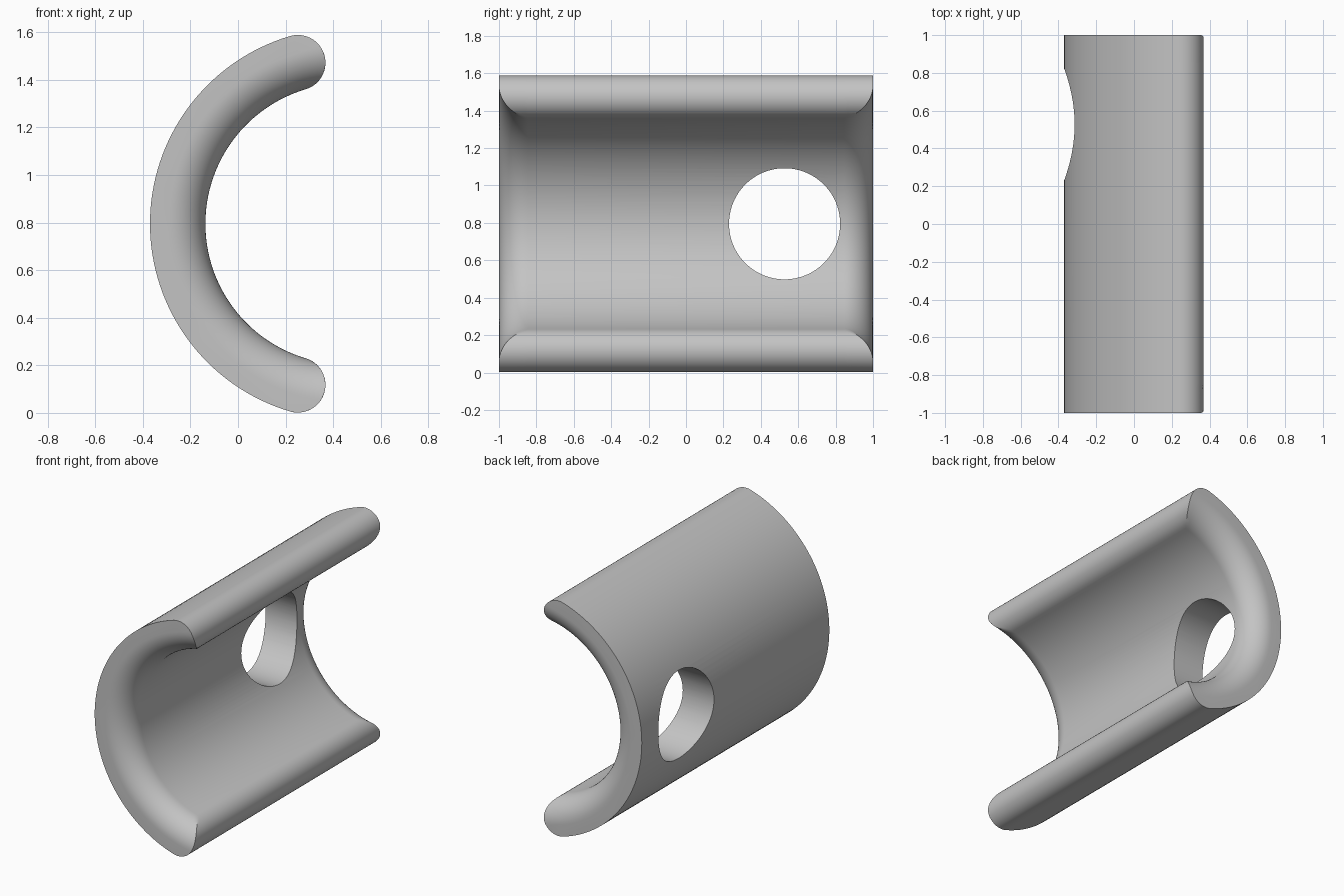
import bpy, bmesh
from math import sin, cos, acos, atan2, pi

if "Cube" in bpy.data.objects:
    bpy.data.objects.remove(bpy.data.objects["Cube"], do_unlink=True)

CX, CZ = 0.453, 0.795           # centre of the C-shaped section
OUTER, INNER = 0.823, 0.59      # shell radii
SWEEP = 1.281                   # half angle of the C
CAP = (OUTER - INNER) / 2       # rounded lip radius
MID = (OUTER + INNER) / 2
FILLET = 0.155                  # rounding of the inner end edges
ARC, LIP, STEPS = 64, 20, 14

grey = bpy.data.materials.new("satin grey")
grey.use_nodes = True
grey.diffuse_color = (0.55, 0.55, 0.55, 1)
grey.node_tree.nodes["Principled BSDF"].inputs["Base Color"].default_value = (0.55, 0.55, 0.55, 1)


def section(rho):
    """C outline as (radius, angle) pairs, with the inner wall at radius rho."""
    c = (rho * rho - MID * MID - CAP * CAP) / (2 * MID * CAP)
    end = acos(max(-1, min(1, c)))
    lip = []
    for i in range(LIP + 1):
        t = end * i / LIP
        u, v = MID + CAP * cos(t), CAP * sin(t)
        lip.append(((u * u + v * v) ** 0.5, SWEEP + atan2(v, u)))
    limit = lip[-1][1]
    outer = [(OUTER, -SWEEP + 2 * SWEEP * i / ARC) for i in range(ARC)]
    inner = [(rho, limit - 2 * limit * i / ARC) for i in range(1, ARC)]
    return outer + lip + inner + [(r, -a) for r, a in reversed(lip[1:])]


# Stations along the length: the inner wall flares out in a quarter round at each end
half = []
for i in range(STEPS + 1):
    a = pi / 2 * i / STEPS
    half.append((1 - FILLET * (1 - sin(a)), INNER + FILLET * (1 - cos(a))))
stations = [(-y, r) for y, r in reversed(half)] + half

# Curved shell
bm = bmesh.new()
rings = [[bm.verts.new((CX - r * cos(a), y, CZ + r * sin(a))) for r, a in section(rho)]
         for y, rho in stations]
count = len(rings[0])
for first, second in zip(rings, rings[1:]):
    for i in range(count):
        j = (i + 1) % count
        bm.faces.new((first[i], first[j], second[j], second[i]))
bm.faces.new(rings[0])
bm.faces.new(rings[-1])
bmesh.ops.recalc_face_normals(bm, faces=bm.faces)
mesh = bpy.data.meshes.new("curved_shell")
bm.to_mesh(mesh)
bm.free()
mesh.materials.append(grey)
shell = bpy.data.objects.new("curved_shell", mesh)
bpy.context.collection.objects.link(shell)

# Round hole through the back wall
bpy.ops.mesh.primitive_cylinder_add(vertices=96, radius=0.297, depth=0.6,
                                    location=(-0.25, 0.527, CZ), rotation=(0, pi / 2, 0))
cutter = bpy.context.object
cutter.name = "hole_cutter"
cutter.data.materials.append(grey)
cutter.hide_render = True

bpy.ops.object.select_all(action="DESELECT")
shell.select_set(True)
bpy.context.view_layer.objects.active = shell
cut = shell.modifiers.new("hole", "BOOLEAN")
cut.operation = "DIFFERENCE"
cut.solver = "EXACT"
cut.object = cutter
bpy.ops.object.modifier_apply(modifier=cut.name)
bpy.data.objects.remove(cutter, do_unlink=True)
bpy.ops.object.shade_smooth_by_angle(angle=0.5)
